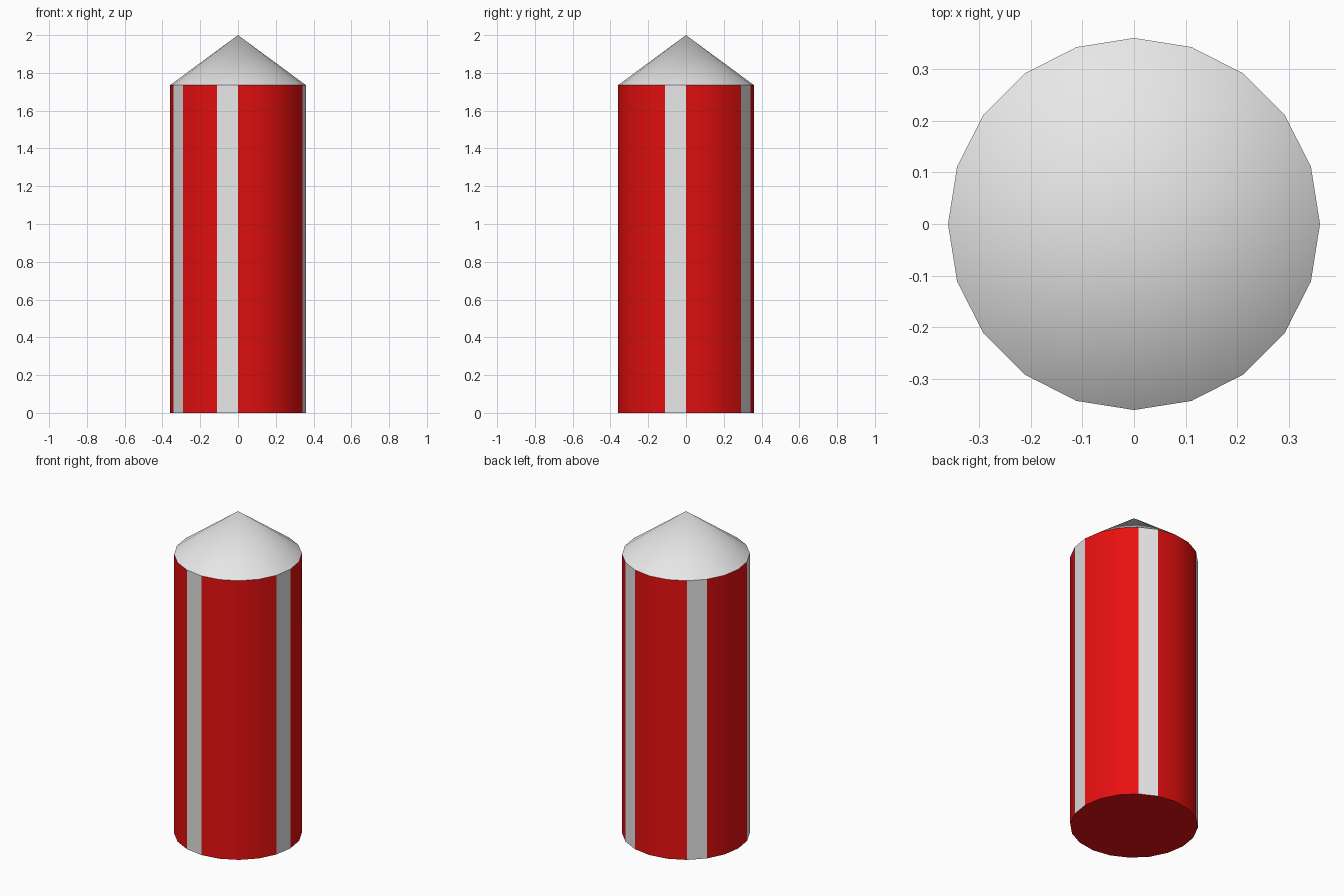
import bpy
import bmesh
import math

SIDES = 20
RADIUS = 0.36
SHOULDER = 1.735
TOP = 2.0
WHITE_FACES = {3, 7, 11, 14, 19}   # side panels painted white, counted from +x

cube = bpy.data.objects.get("Cube")
if cube:
    bpy.data.objects.remove(cube)


def make_material(name, rgb):
    mat = bpy.data.materials.new(name)
    mat.use_nodes = True
    color = (*rgb, 1)
    mat.diffuse_color = color
    mat.node_tree.nodes["Principled BSDF"].inputs["Base Color"].default_value = color
    return mat


def make_object(name, bm, materials):
    mesh = bpy.data.meshes.new(name)
    bm.normal_update()
    bm.to_mesh(mesh)
    bm.free()
    for mat in materials:
        mesh.materials.append(mat)
    obj = bpy.data.objects.new(name, mesh)
    bpy.context.collection.objects.link(obj)
    return obj


def ring(bm, z):
    step = math.tau / SIDES
    return [bm.verts.new((RADIUS * math.cos(i * step), RADIUS * math.sin(i * step), z))
            for i in range(SIDES)]


red = make_material("red", (0.8, 0.005, 0.005))
white = make_material("white", (0.8, 0.8, 0.8))

# Striped body: open at the top, where the cone closes it
bm = bmesh.new()
low, high = ring(bm, 0), ring(bm, SHOULDER)
for i in range(SIDES):
    j = (i + 1) % SIDES
    face = bm.faces.new((low[i], low[j], high[j], high[i]))
    face.smooth = True
    face.material_index = int(i in WHITE_FACES)
bm.faces.new(low[::-1])

# Keep crisp shading at the stripe borders and around the base
for edge in bm.edges:
    faces = edge.link_faces
    if len(faces) == 2:
        same_paint = faces[0].material_index == faces[1].material_index
        edge.smooth = same_paint and faces[0].smooth and faces[1].smooth
make_object("striped_body", bm, [red, white])

# Conical cap
bm = bmesh.new()
base = ring(bm, SHOULDER)
tip = bm.verts.new((0, 0, TOP))
for i in range(SIDES):
    bm.faces.new((base[i], base[(i + 1) % SIDES], tip)).smooth = True
make_object("cone_cap", bm, [white])
